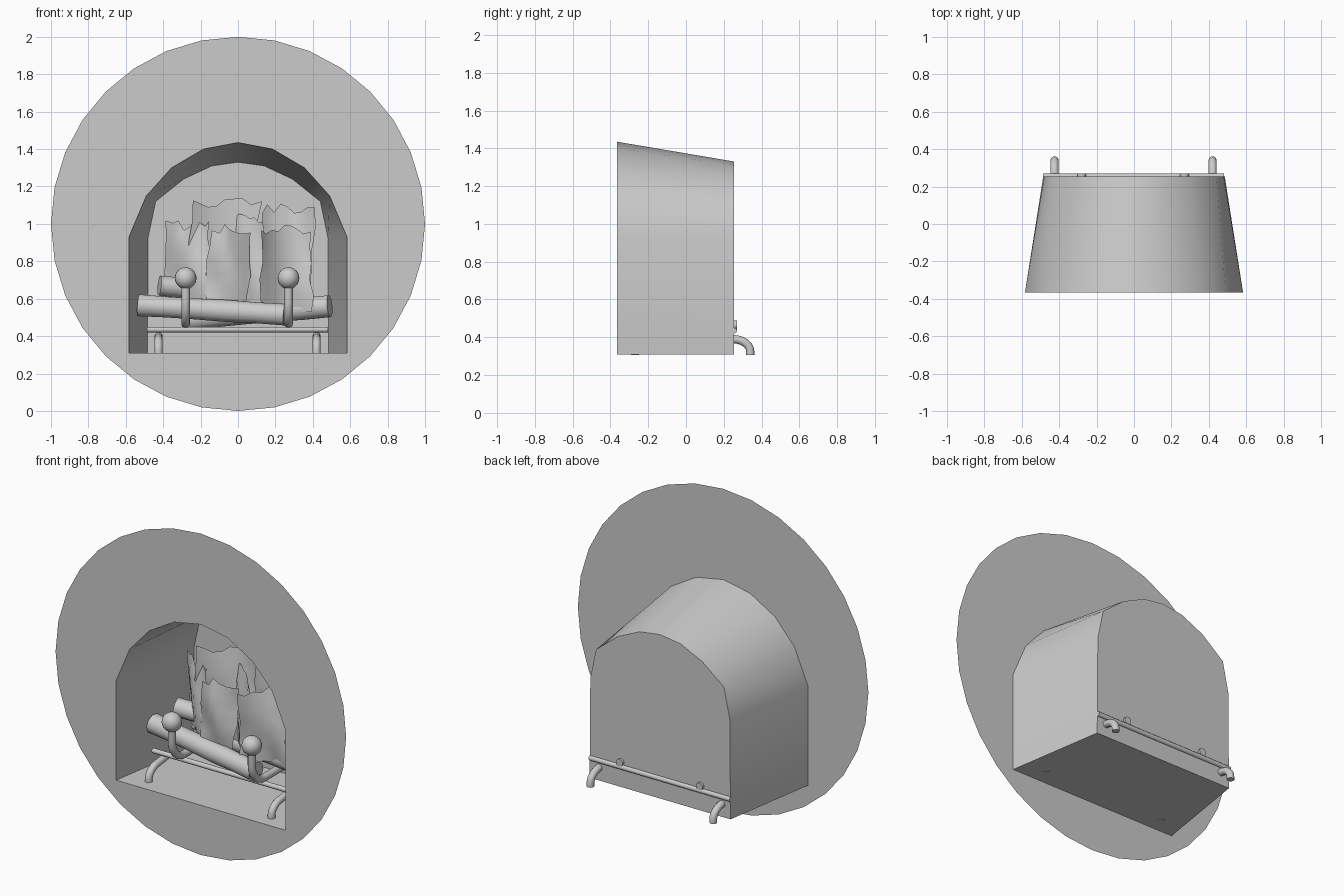
import bpy, bmesh, math, random
from mathutils import Vector

random.seed(4)
if "Cube" in bpy.data.objects:
    bpy.data.objects.remove(bpy.data.objects["Cube"])

GREY = (0.6, 0.6, 0.6, 1)
grey = bpy.data.materials.new("plain_grey")
grey.use_nodes = True
grey.diffuse_color = GREY
grey.node_tree.nodes["Principled BSDF"].inputs["Base Color"].default_value = GREY


def finish(name, bm, smooth=None):
    """Turn a bmesh into a named, coloured object."""
    mesh = bpy.data.meshes.new(name)
    bm.to_mesh(mesh)
    bm.free()
    obj = bpy.data.objects.new(name, mesh)
    bpy.context.collection.objects.link(obj)
    mesh.materials.append(grey)
    if smooth:
        bpy.ops.object.select_all(action='DESELECT')
        obj.select_set(True)
        bpy.context.view_layer.objects.active = obj
        bpy.ops.object.shade_smooth_by_angle(angle=math.radians(smooth))
    return obj


def tube(name, path, radius, sides=12, wobble=0.0):
    """Sweep a capped round section along a path lying in one plane."""
    bm = bmesh.new()
    pts = [Vector(p) for p in path]
    rings = []
    for i, p in enumerate(pts):
        d = (pts[min(i + 1, len(pts) - 1)] - pts[max(i - 1, 0)]).normalized()
        u = d.cross(Vector((1, 0, 0)))
        if u.length < 0.7:
            u = d.cross(Vector((0, 0, 1)))
        u.normalize()
        v = d.cross(u)
        r = radius * (1 + random.uniform(-wobble, wobble))
        angles = [math.tau * k / sides for k in range(sides)]
        rings.append([bm.verts.new(p + r * (u * math.cos(a) + v * math.sin(a))) for a in angles])
    for a, b in zip(rings, rings[1:]):
        for k in range(sides):
            j = (k + 1) % sides
            bm.faces.new((a[k], a[j], b[j], b[k]))
    bm.faces.new(rings[0])
    bm.faces.new(rings[-1])
    bmesh.ops.recalc_face_normals(bm, faces=bm.faces)
    return finish(name, bm, 50)


def arch(half, y):
    """Mirror a half outline, from lower left over the crown to lower right."""
    left = [Vector((-x, y, z)) for x, z in half]
    return left + [Vector((-p.x, y, p.z)) for p in reversed(left[:-1])]


FRONT, BACK, FLOOR = -0.365, 0.255, 0.31
front = arch([(.583, FLOOR), (.583, .93), (.49, 1.15), (.355, 1.3), (.185, 1.4), (0, 1.435)], FRONT)
back = arch([(.485, FLOOR), (.48, .93), (.44, 1.12), (.29, 1.24), (.14, 1.31), (0, 1.33)], BACK)

# Round front panel with the arched opening
bm = bmesh.new()
rim = [Vector((math.sin(math.tau * k / 32), FRONT, 1 + math.cos(math.tau * k / 32))) for k in range(32)]
edges = []
for loop in (rim, front):
    vs = [bm.verts.new(p) for p in loop]
    edges += [bm.edges.new((vs[i - 1], vs[i])) for i in range(len(vs))]
bmesh.ops.triangle_fill(bm, use_beauty=True, edges=edges, normal=(0, -1, 0))
bmesh.ops.dissolve_limit(bm, angle_limit=0.01, verts=bm.verts, edges=bm.edges)
finish("round_front_panel", bm)

# Firebox: tapered arched walls, floor and back
bm = bmesh.new()
f = [bm.verts.new(p) for p in front]
b = [bm.verts.new(p) for p in back]
for i in range(len(f)):
    bm.faces.new((f[i - 1], f[i], b[i], b[i - 1]))
bm.faces.new(b)
bmesh.ops.recalc_face_normals(bm, faces=bm.faces)
finish("firebox", bm, 50)

# Grate: two cross bars on curved legs
for label, y, sign in (("front", -.14, -1), ("back", .255, 1)):
    tube(label + "_grate_bar", [(-.487, y, .435), (.482, y, .435)], .015)
    foot = -.27 if sign < 0 else .34
    for side, x in (("right", -.425), ("left", .42)):
        path = [(x, foot - sign * .17, .4)]
        for k in range(7):
            a = math.radians(90 - 15 * k)
            path.append((x, foot - sign * (.09 - .09 * math.cos(a)), .325 + .065 * math.sin(a)))
        path.append((x, foot, .307))
        tube(label + "_" + side + "_leg", path, .022)

# Andirons: rail, upturned front and ball
for side, x in (("right", -.28), ("left", .27)):
    path = [(x, .27, .465), (x, -.13, .465)]
    for k in range(1, 7):
        a = math.radians(15 * k)
        path.append((x, -.13 - .12 * math.sin(a), .585 - .12 * math.cos(a)))
    path.append((x, -.25, .68))
    tube(side + "_andiron", path, .023)
    bm = bmesh.new()
    bmesh.ops.create_uvsphere(bm, u_segments=20, v_segments=12, radius=.058)
    bmesh.ops.translate(bm, vec=(x, -.25, .71), verts=bm.verts)
    finish(side + "_andiron_ball", bm, 50)


# Logs
def log(name, start, end, radius):
    a, b = Vector(start), Vector(end)
    tube(name, [a.lerp(b, k / 5) for k in range(6)], radius, 10, .07)


log("front_log", (-.53, -.07, .565), (.25, -.18, .515), .06)
log("right_log", (-.25, .14, .49), (.49, -.04, .56), .06)
log("rear_log", (-.42, .0, .67), (.3, .13, .6), .058)


# Flames: thin bowed sheets with ragged tops and sides
def flame(name, start, end, bow, low, high, cols=9, rows=6):
    bm = bmesh.new()
    a, b = Vector(start), Vector(end)
    lean = random.uniform(-.03, .03)
    tops = [high + random.uniform(-.035, .02) for _ in range(cols)]
    grid = []
    for j in range(rows):
        t = j / (rows - 1)
        row = []
        for i in range(cols):
            s = i / (cols - 1)
            p = a.lerp(b, s)
            ragged = random.uniform(-.012, .012) if i in (0, cols - 1) else 0
            y = p.y - bow * math.sin(math.pi * s) + .02 * math.sin(5 * t + 4 * s)
            row.append(bm.verts.new((p.x + ragged + lean * t, y, low + (tops[i] - low) * t)))
        grid.append(row)
    for r, q in zip(grid, grid[1:]):
        for i in range(cols - 1):
            bm.faces.new((r[i], r[i + 1], q[i + 1], q[i]))
    finish(name, bm, 40)


flame("right_flame", (-.40, .07), (-.17, -.1), .02, .58, 1.0)
flame("middle_flame", (-.17, -.13), (.05, -.1), .03, .57, .98)
flame("left_flame", (.13, -.17), (.4, -.08), -.06, .53, .98)
flame("rear_right_flame", (-.27, -.05), (.1, .0), -.03, .56, 1.12)
flame("rear_left_flame", (.11, .0), (.4, -.04), -.05, .55, 1.09)
flame("cross_flame", (-.1, .1), (.12, -.1), .02, .55, 1.04)
